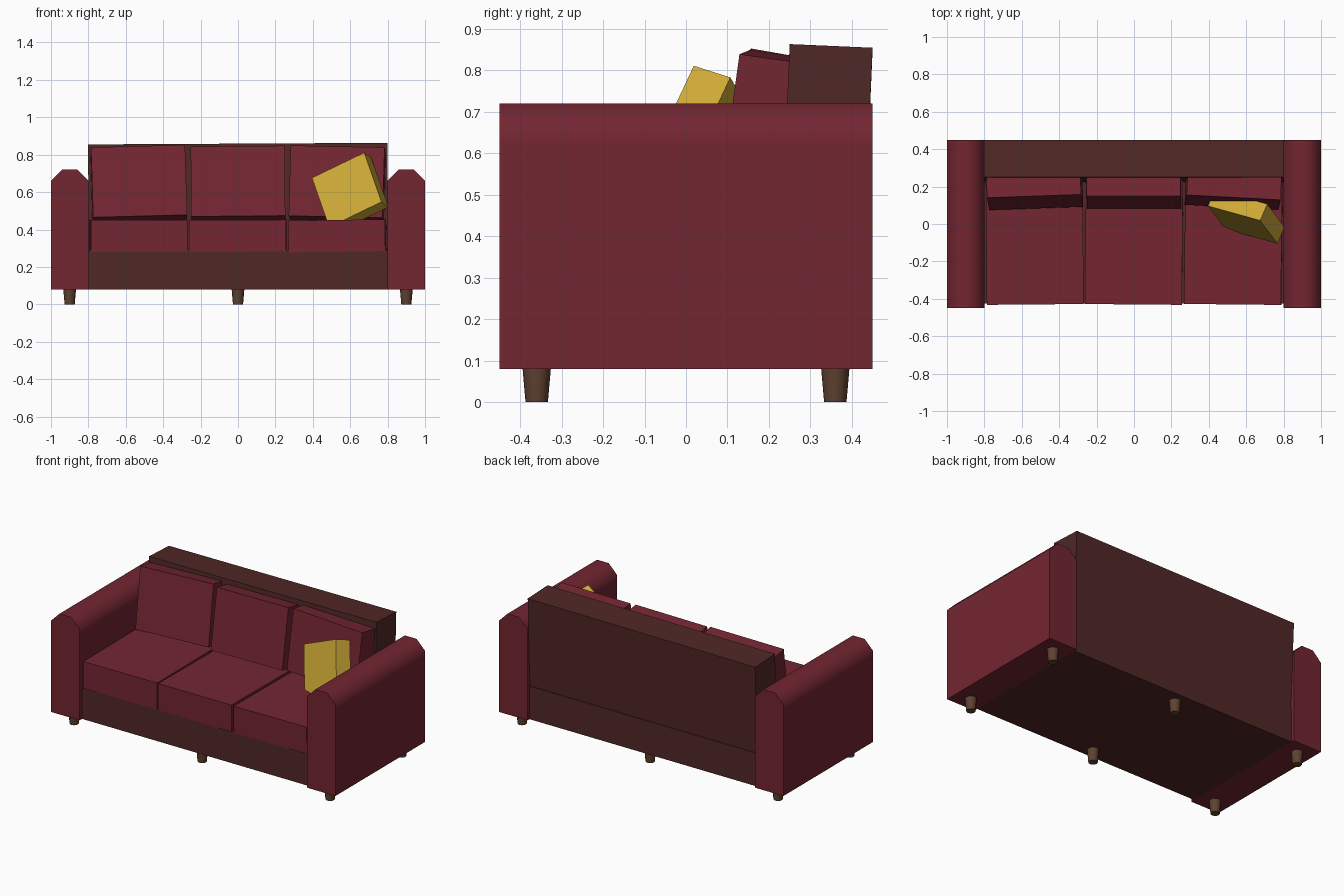
import bpy
import bmesh
from math import radians
from mathutils import Matrix, Vector

cube = bpy.data.objects.get("Cube")
if cube:
    bpy.data.objects.remove(cube, do_unlink=True)


def material(name, rgb):
    mat = bpy.data.materials.new(name)
    mat.use_nodes = True
    mat.diffuse_color = (*rgb, 1)
    mat.node_tree.nodes["Principled BSDF"].inputs["Base Color"].default_value = (*rgb, 1)
    return mat


red = material("red fabric", (0.171, 0.019, 0.031))
brown = material("dark brown fabric", (0.08, 0.021, 0.019))
yellow = material("yellow fabric", (0.62, 0.4, 0.038))
wood = material("brown wood", (0.114, 0.053, 0.03))


def finish(name, bm, mat, smooth=False):
    bmesh.ops.recalc_face_normals(bm, faces=bm.faces)
    mesh = bpy.data.meshes.new(name)
    bm.to_mesh(mesh)
    bm.free()
    mesh.materials.append(mat)
    obj = bpy.data.objects.new(name, mesh)
    bpy.context.collection.objects.link(obj)
    if smooth:
        bpy.ops.object.select_all(action="DESELECT")
        obj.select_set(True)
        bpy.context.view_layer.objects.active = obj
        bpy.ops.object.shade_smooth_by_angle(angle=radians(50))
    return obj


def box(name, size, centre, mat, tilt=(0, 0, 0)):
    """Box with a small tilt in degrees about x, y and z."""
    bm = bmesh.new()
    bmesh.ops.create_cube(bm, size=1, matrix=Matrix.Diagonal((*size, 1)))
    obj = finish(name, bm, mat)
    obj.location = centre
    obj.rotation_euler = [radians(a) for a in tilt]
    return obj


# Frame and leaning back rest
box("base", (1.6, 0.855, 0.21), (0, 0.0025, 0.185), brown)
box("back_rest", (1.6, 0.2, 0.57), (0, 0.3375, 0.57), brown, (-2.5, -0.3, 0))

# Arms with faceted rounded tops
half = [(0.1, 0.08), (0.1, 0.62), (0.1, 0.661), (0.041, 0.72)]
profile = half + [(-x, z) for x, z in reversed(half)]
for side, label in ((1, "left"), (-1, "right")):
    bm = bmesh.new()
    front = [bm.verts.new((side * 0.9 + x, -0.45, z)) for x, z in profile]
    back = [bm.verts.new((side * 0.9 + x, 0.45, z)) for x, z in profile]
    bm.faces.new(front)
    bm.faces.new(back)
    for i in range(len(profile)):
        j = (i + 1) % len(profile)
        bm.faces.new((front[i], front[j], back[j], back[i]))
    finish(label + "_arm", bm, red, smooth=True)

# Loose cushions, each set slightly askew
seat_tilts = [(0, 0, 0.5), (0, -0.3, -0.5), (0, -0.8, -0.6)]
back_tilts = [(-10, -1.5, 2), (-10, -0.5, 0), (-8, 1.2, -3)]
for i, label in enumerate(("right", "middle", "left")):
    x = (i - 1) * 0.531
    box(label + "_seat_cushion", (0.518, 0.67, 0.17), (x, -0.095, 0.366), red, seat_tilts[i])
    box(label + "_back_cushion", (0.503, 0.16, 0.38), (x, 0.195, 0.645), red, back_tilts[i])

# Throw pillow leaning in the corner
across = Vector((0.28, -0.078, 0.135)).normalized()
depth = Vector((0.035, 0.09, -0.03))
depth = (depth - across * depth.dot(across)).normalized()
pillow = box("throw_pillow", (0.32, 0.1, 0.305), (0, 0, 0), yellow)
axes = Matrix((across, depth, across.cross(depth))).transposed()
pillow.matrix_world = Matrix.Translation((0.6, 0.04, 0.598)) @ axes.to_4x4()

# Tapered legs
for x, column in ((-0.9, "right"), (0, "middle"), (0.9, "left")):
    for y, row in ((-0.36, "front"), (0.36, "back")):
        bm = bmesh.new()
        bmesh.ops.create_cone(bm, cap_ends=True, segments=12, radius1=0.027, radius2=0.034,
                              depth=0.08, matrix=Matrix.Translation((x, y, 0.04)))
        finish(f"{row}_{column}_leg", bm, wood, smooth=True)
